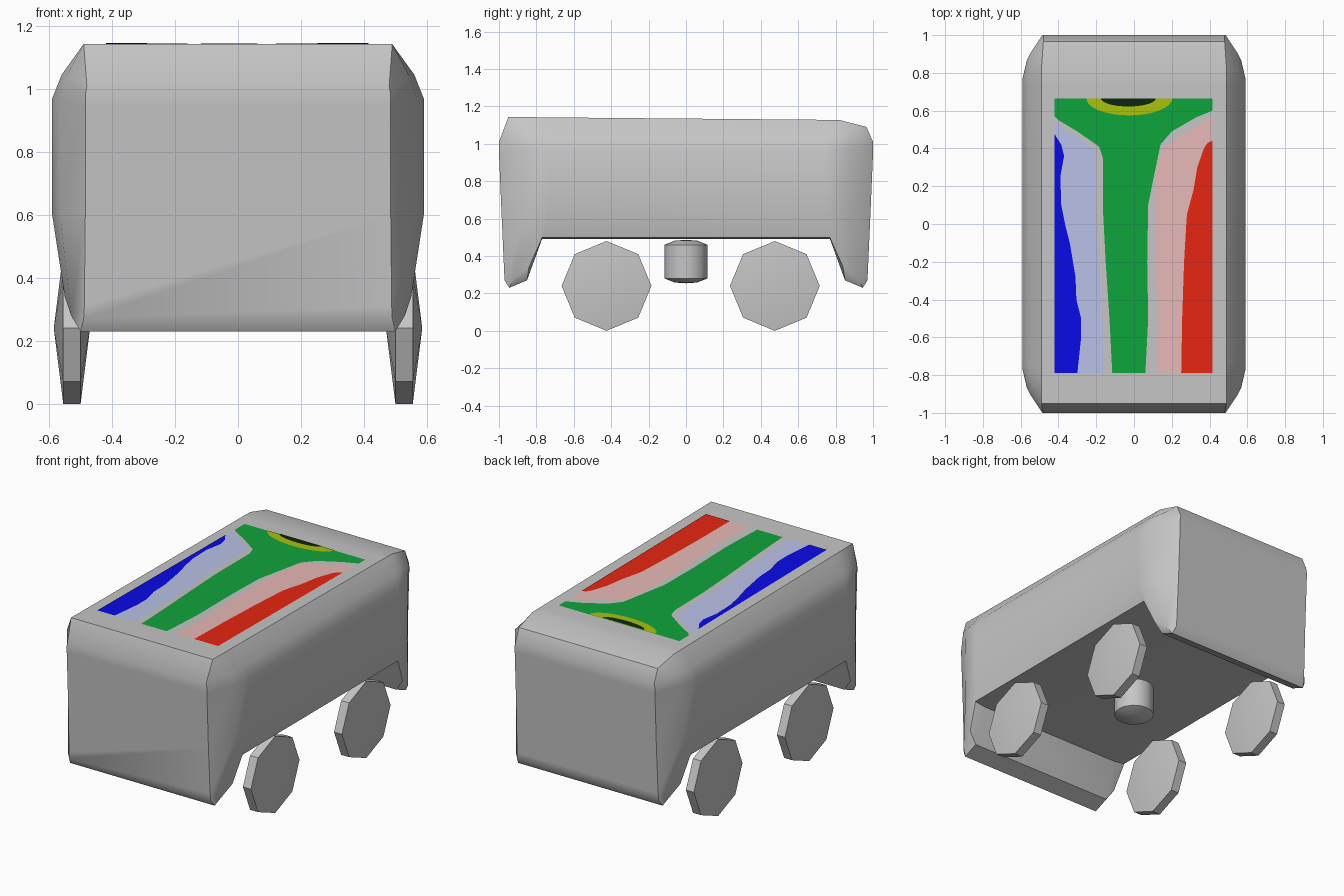
import bpy, bmesh, math
from mathutils import Vector

if "Cube" in bpy.data.objects:
    bpy.data.objects.remove(bpy.data.objects["Cube"])


def material(name, rgb):
    m = bpy.data.materials.new(name)
    m.diffuse_color = (*rgb, 1)
    m.use_nodes = True
    m.node_tree.nodes["Principled BSDF"].inputs["Base Color"].default_value = m.diffuse_color
    return m


GREY = material("grey", (0.56, 0.56, 0.56))
BLUE = material("blue", (0.003, 0.003, 0.80))
LIGHT_BLUE = material("light blue", (0.50, 0.55, 0.82))
GREEN = material("green", (0.005, 0.37, 0.045))
PINK = material("pink", (0.82, 0.50, 0.48))
RED = material("red", (0.80, 0.019, 0.006))
YELLOW = material("olive yellow", (0.40, 0.53, 0.004))
DARK = material("dark green", (0.004, 0.02, 0.004))


def finish(bm, name, mat, angle=None):
    mesh = bpy.data.meshes.new(name)
    bm.to_mesh(mesh)
    bm.free()
    mesh.materials.append(mat)
    ob = bpy.data.objects.new(name, mesh)
    bpy.context.collection.objects.link(ob)
    if angle:
        bpy.ops.object.select_all(action='DESELECT')
        ob.select_set(True)
        bpy.context.view_layer.objects.active = ob
        bpy.ops.object.shade_smooth_by_angle(angle=math.radians(angle))
    return ob


def loft(bm, rings):
    rows = [[bm.verts.new(p) for p in r] for r in rings]
    n = len(rows[0])
    for a, b in zip(rows, rows[1:]):
        for i in range(n):
            j = (i + 1) % n
            bm.faces.new((a[i], a[j], b[j], b[i]))
    bm.faces.new(rows[0])
    bm.faces.new(rows[-1])
    bmesh.ops.recalc_face_normals(bm, faces=bm.faces)


def lens(name, profile, sides, centre, axis):
    """Solid of revolution; first and last profile points lie on the axis."""
    bm = bmesh.new()

    def place(r, h, t):
        u, v = r * math.sin(t), r * math.cos(t)
        return Vector(centre) + Vector((h, u, v) if axis == 'X' else (u, v, h))

    rings = [[place(r, h, math.tau * i / sides) for i in range(sides)]
             for r, h in profile[1:-1]]
    rows = [[bm.verts.new(p) for p in ring] for ring in rings]
    for a, b in zip(rows, rows[1:]):
        for i in range(sides):
            j = (i + 1) % sides
            bm.faces.new((a[i], a[j], b[j], b[i]))
    for row, (r, h) in ((rows[0], profile[0]), (rows[-1], profile[-1])):
        tip = bm.verts.new(place(r, h, 0))
        for i in range(sides):
            bm.faces.new((tip, row[i], row[(i + 1) % sides]))
    bmesh.ops.recalc_face_normals(bm, faces=bm.faces)
    return finish(bm, name, GREY, 30)


# Body: half sections from the end face inwards, listed bottom to shoulder
SECTIONS = [
    [(.49, .97, .27), (.488, .972, .31), (.485, .985, .6), (.485, 1, .95), (.485, 1, .98)],
    [(.50, .945, .23), (.53, .925, .28), (.565, .865, .6), (.568, .865, .97), (.545, .91, 1.04)],
    [(.50, .85, .27), (.55, .84, .34), (.59, .77, .6), (.59, .77, .97), (.56, .80, 1.045)],
    [(.50, .77, .49), (.57, .768, .50), (.59, .74, .6), (.59, .74, .97), (.56, .74, 1.045)],
]
FRONT_TOP = [(.48, 1, 1.01), (.49, .95, 1.143), (.49, .82, 1.142), (.49, .74, 1.141)]
BACK_TOP = [(.48, 1, 1.01), (.48, .965, 1.09), (.49, .82, 1.127), (.49, .74, 1.128)]


def section_ring(half, top, side):
    right = [(x, side * y, z) for x, y, z in half + [top]]
    return right + [(-x, y, z) for x, y, z in reversed(right)]


rings = [section_ring(s, t, -1) for s, t in zip(SECTIONS, FRONT_TOP)]
rings += [section_ring(s, t, 1) for s, t in zip(SECTIONS, BACK_TOP)][::-1]
bm = bmesh.new()
loft(bm, rings)
finish(bm, "body", GREY, 42)

# Wheels: low-poly octagons with slightly domed sides
for side, sx in (("left", -1), ("right", 1)):
    for end, y in (("front", -.425), ("back", .475)):
        lens(f"{end}_{side}_wheel",
             [(0, -.0575), (.24, -.0275), (.24, .0275), (0, .0575)],
             8, (sx * .5275, y, .24), 'X')

# Round drum under the floor
lens("under_drum",
     [(0, -.116), (.06, -.112), (.115, -.09), (.115, .09), (.06, .112), (0, .116)],
     16, (0, 0, .37), 'Z')


# Painted roof panel: thin sheets following the gently sloping roof
def sheet(name, mat, points, layer):
    bm = bmesh.new()
    vs = [bm.verts.new((x, y, 1.143 - (y + .95) * .016 / 1.77 + .0022 * layer))
          for x, y in points]
    f = bm.faces.new(vs)
    f.normal_update()
    if f.normal.z < 0:
        f.normal_flip()
    bmesh.ops.triangulate(bm, faces=[f])
    finish(bm, name, mat)


def half_ellipse(cx, rx, ry, n=16):
    return [(cx - rx * math.cos(math.pi * i / n), .665 - ry * math.sin(math.pi * i / n))
            for i in range(n + 1)]


sheet("light_blue_band", LIGHT_BLUE,
      [(-.42, -.79), (-.16, -.79), (-.17, -.4), (-.20, 0), (-.205, .38),
       (-.24, .42), (-.33, .48), (-.42, .535)], 1)
sheet("blue_band", BLUE,
      [(-.42, -.79), (-.30, -.79), (-.28, -.6), (-.28, -.5), (-.305, -.4),
       (-.31, -.28), (-.34, -.1), (-.365, 0), (-.385, .1), (-.39, .25),
       (-.37, .36), (-.385, .42), (-.42, .475)], 2)
sheet("pink_band", PINK,
      [(.415, -.79), (.12, -.79), (.13, -.5), (.11, -.2), (.11, .1), (.12, .3),
       (.15, .4), (.22, .45), (.33, .52), (.415, .57)], 1)
sheet("red_band", RED,
      [(.415, -.79), (.25, -.79), (.255, -.5), (.265, -.2), (.28, .05),
       (.315, .18), (.335, .3), (.37, .4), (.39, .43), (.415, .44)], 2)
sheet("green_band", GREEN,
      [(-.115, -.79), (-.13, -.5), (-.15, -.2), (-.163, .05), (-.165, .35),
       (-.185, .41), (-.3, .49), (-.4, .55), (-.42, .57), (-.42, .665),
       (.415, .665), (.415, .6), (.33, .565), (.2, .49), (.14, .42), (.115, .3),
       (.075, .1), (.07, -.2), (.075, -.5), (.065, -.7), (.06, -.79)], 1)
sheet("yellow_arc", YELLOW, half_ellipse(-.025, .228, .09), 2)
sheet("dark_arc", DARK, half_ellipse(-.03, .145, .043), 3)
